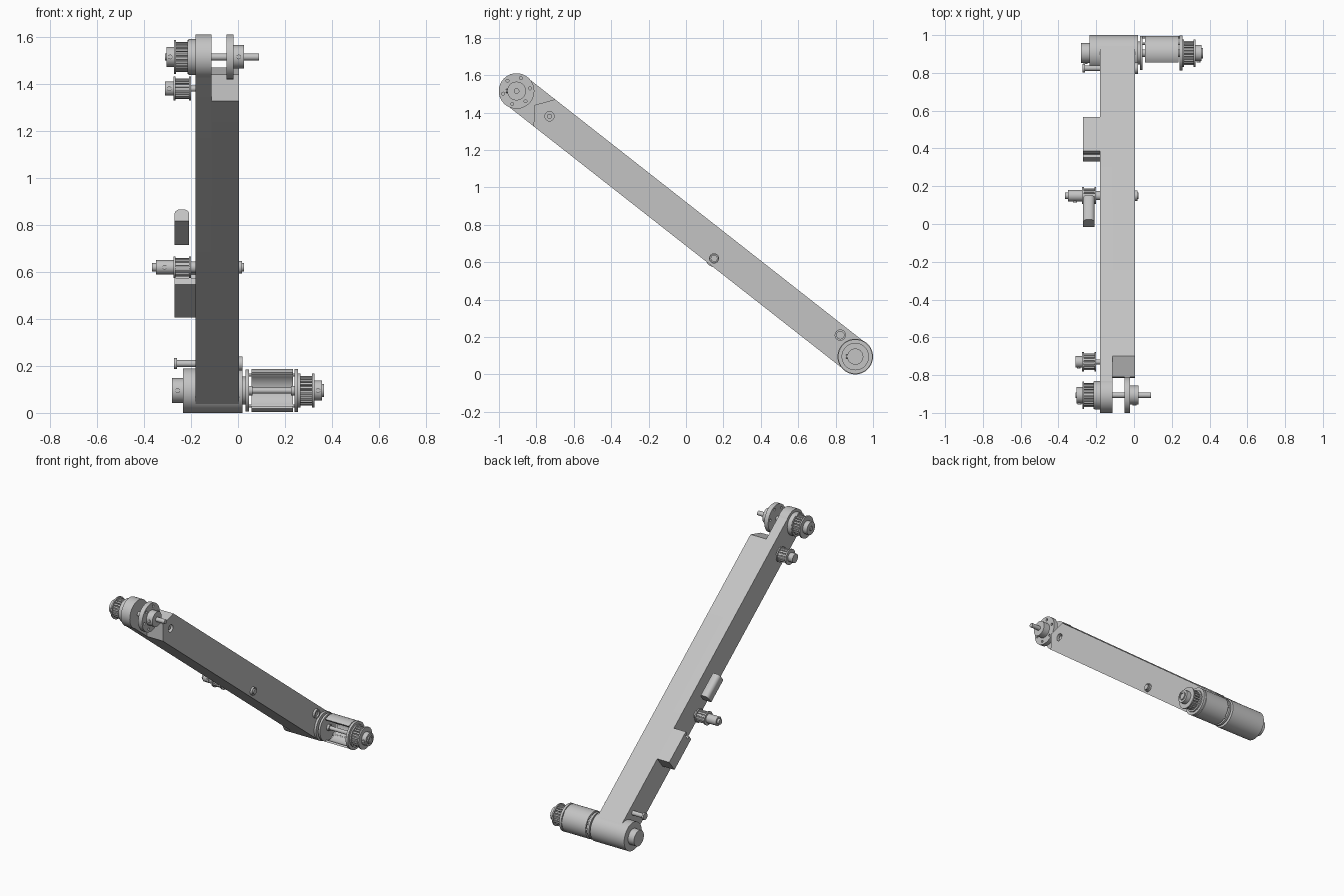
import bpy, bmesh, math
from mathutils import Matrix, Vector

if "Cube" in bpy.data.objects:
    bpy.data.objects.remove(bpy.data.objects["Cube"])

metal = bpy.data.materials.new("light_grey_metal")
metal.use_nodes = True
GREY = (0.55, 0.55, 0.55, 1)
metal.diffuse_color = GREY
metal.node_tree.nodes["Principled BSDF"].inputs["Base Color"].default_value = GREY

# Joint centres in the (y, z) plane, and the arm's own directions
TOP = Vector((-0.906, 1.515))
BASE = Vector((0.905, 0.095))
IDLER = Vector((-0.73, 1.38))
MID = Vector((0.15, 0.62))
PIN = Vector((0.825, 0.21))
ALONG = (BASE - TOP).normalized()
ACROSS = Vector((-ALONG.y, ALONG.x))
HALF = 0.092


def finish(name, bm):
    bmesh.ops.recalc_face_normals(bm, faces=bm.faces)
    mesh = bpy.data.meshes.new(name)
    bm.to_mesh(mesh)
    bm.free()
    mesh.materials.append(metal)
    for p in mesh.polygons:
        p.use_smooth = True
    mesh.set_sharp_from_angle(angle=math.radians(30))
    obj = bpy.data.objects.new(name, mesh)
    bpy.context.collection.objects.link(obj)
    return obj


def prism(name, outline, x0, x1):
    """Extrude a (y, z) outline from x0 to x1."""
    bm = bmesh.new()
    face = bm.faces.new([bm.verts.new((x0, p[0], p[1])) for p in outline])
    new = bmesh.ops.extrude_face_region(bm, geom=[face])["geom"]
    verts = [v for v in new if isinstance(v, bmesh.types.BMVert)]
    bmesh.ops.translate(bm, vec=(x1 - x0, 0, 0), verts=verts)
    return finish(name, bm)


def arc(c, r, a0, a1, n=24):
    return [c + Vector((math.cos(a), math.sin(a))) * r
            for a in (a0 + (a1 - a0) * i / n for i in range(n + 1))]


def disc(name, c, r, x0, x1, n=40):
    return prism(name, arc(c, r, 0, math.tau, n)[:-1], x0, x1)


def tube(name, c, r, bore, x0, x1, depth):
    """Disc with a blind bore in its x1 side."""
    return cut(disc(name, c, r, x0, x1), [(c, bore)], x1 - depth, x1 + 0.01)


def cut(obj, holes, x0, x1):
    """Drill round holes along x and bake the result."""
    for c, r in holes:
        cutter = disc("hole_cutter", c, r, x0, x1, 24)
        cutter.hide_render = True
        mod = obj.modifiers.new("hole", 'BOOLEAN')
        mod.object = cutter
        mod.solver = 'EXACT'
        dg = bpy.context.evaluated_depsgraph_get()
        baked = bpy.data.meshes.new_from_object(obj.evaluated_get(dg))
        obj.modifiers.clear()
        obj.data = baked
        bpy.data.objects.remove(cutter)
    obj.data.set_sharp_from_angle(angle=math.radians(30))
    return obj


def screw(name, c, r, x):
    """Small grub screw on the front of a hub."""
    bm = bmesh.new()
    m = Matrix.Translation((x, c.x - r, c.y)) @ Matrix.Rotation(math.pi / 2, 4, 'X')
    bmesh.ops.create_cone(bm, cap_ends=True, segments=16, radius1=0.01,
                          radius2=0.01, depth=0.012, matrix=m)
    return finish(name, bm)


def pulley(name, c, r, hub, x0, x1, hub_end, teeth):
    """Toothed belt pulley with two flanges and a hub reaching hub_end."""
    rim = 0.009
    outline = []
    for i in range(teeth):
        for f, k in ((0, 1), (0.55, 1), (0.65, 0.86), (0.9, 0.86)):
            a = math.tau * (i + f) / teeth
            outline.append(c + Vector((math.cos(a), math.sin(a))) * r * k)
    prism(name + "_teeth", outline, x0, x1)
    disc(name + "_inner_flange", c, r * 1.16, x0, x0 + rim)
    disc(name + "_outer_flange", c, r * 1.16, x1 - rim, x1)
    edge = x1 if hub_end > x1 else x0
    disc(name + "_hub", c, hub, *sorted((edge, hub_end)))
    screw(name + "_screw", c, hub, (edge + hub_end) / 2)


# Arm: thin full-length side plate plus the thick body stopping short of the top
lean = math.atan2(ACROSS.y, ACROSS.x)
base_round = arc(BASE, HALF, lean, lean - math.pi)
top_round = arc(TOP, HALF, lean + math.pi, lean)
prism("arm_side_plate", base_round + top_round, -0.18, -0.113)
low = TOP - ACROSS * HALF
high = TOP + ACROSS * HALF
notch = [low + ALONG * (-0.815 - low.x) / ALONG.x, Vector((-0.81, 1.44)),
         high + ALONG * (-0.70 - high.x) / ALONG.x]
body = prism("arm_body", base_round + notch, -0.113, 0.005)
cut(body, [(IDLER, 0.025)], -0.03, 0.02)
disc("top_plate_boss", TOP, 0.095, -0.18, -0.113)

# Top joint: shaft, drilled output flange with hub, and drive pulley
disc("top_shaft", TOP, 0.015, -0.31, 0.09, 24)
flange = disc("output_flange", TOP, 0.095, -0.05, -0.02, 48)
cut(flange, [(p, 0.008) for p in arc(TOP, 0.073, 0.2, 0.2 + math.tau, 6)[:-1]],
    -0.06, 0.0)
disc("output_hub", TOP, 0.05, -0.02, 0.025)
screw("output_hub_screw", TOP, 0.05, 0.003)
disc("top_bearing_cap", TOP, 0.076, -0.21, -0.18)
pulley("top_pulley", TOP, 0.063, 0.043, -0.273, -0.205, -0.305, 22)

# Idler and middle pulleys on the outer side
disc("idler_shaft", IDLER, 0.013, -0.2, -0.005, 24)
pulley("idler_pulley", IDLER, 0.044, 0.03, -0.275, -0.2, -0.31, 16)
disc("middle_shaft", MID, 0.018, -0.365, 0.025, 24)
pulley("middle_pulley", MID, 0.039, 0.03, -0.275, -0.2, -0.35, 14)
disc("middle_spacer", MID, 0.024, -0.2, -0.18, 24)
tube("middle_bearing", MID, 0.027, 0.021, 0.0, 0.018, 0.01)

# Tension pin near the base
disc("tension_pin", PIN, 0.015, -0.265, 0.012, 24)
disc("tension_pin_head", PIN, 0.023, -0.272, -0.26, 24)
tube("tension_pin_washer", PIN, 0.03, 0.02, 0.0, 0.02, 0.012)


def on_arm(y, n, s):
    """Point s along and n across from where the arm centre line crosses y."""
    return TOP + ALONG * ((y - TOP.x) / ALONG.x + s) + ACROSS * n


# Belt guide with a lip, flush with the arm's upper face
prism("belt_guide", [on_arm(0.33, n, s) for n, s in
                     ((0, 0), (0, 0.227), (HALF, 0.227), (HALF, 0), (0.07, 0),
                      (0.07, 0.02), (0.035, 0.02), (0.035, 0))], -0.27, -0.18)

# Loose slider block with rounded long edges
slider = prism("slider_block", [on_arm(-0.015, n, s) for n, s in
                                ((0, 0), (0, 0.165), (0.063, 0.165), (0.063, 0))],
               -0.27, -0.208)
bm = bmesh.new()
bm.from_mesh(slider.data)
upper = []
for e in bm.edges:
    a, b = (v.co for v in e.verts)
    mid = Vector(((a.y + b.y) / 2, (a.z + b.z) / 2)) - TOP
    if abs(a.x - b.x) < 1e-4 and mid.dot(ACROSS) > 0.05:
        if abs((b - a).length - 0.165) < 0.01:
            upper.append(e)
bmesh.ops.bevel(bm, geom=upper, offset=0.024, segments=5, profile=0.5,
                affect='EDGES')
bm.to_mesh(slider.data)
bm.free()
slider.data.set_sharp_from_angle(angle=math.radians(30))

# Base joint: drum through the arm, end hub and stacked rings
disc("base_drum", BASE, 0.095, -0.235, 0.02, 56)
disc("base_end_hub", BASE, 0.053, -0.28, -0.235)
screw("base_end_hub_screw", BASE, 0.053, -0.257)
disc("base_spacer", BASE, 0.06, 0.02, 0.035)
disc("motor_inner_plate", BASE, 0.09, 0.032, 0.046, 48)

# Motor cradle: open shell facing forward with the axle inside
opening = math.radians(123)
shell = arc(BASE, 0.091, -opening, opening, 40) + arc(BASE, 0.078, opening, -opening, 40)
prism("motor_shell", shell, 0.058, 0.235)
disc("motor_axle", BASE, 0.013, 0.04, 0.36, 24)
for x in (0.046, 0.226):
    disc("axle_collar", BASE, 0.02, x, x + 0.016, 24)
for y_off, z_off in ((0.05, 0.066), (0.05, -0.066), (0.083, 0)):
    disc("shell_rod", BASE + Vector((y_off, z_off)), 0.007, 0.046, 0.242, 12)
disc("motor_outer_plate", BASE, 0.092, 0.24, 0.256, 48)
pulley("motor_pulley", BASE, 0.063, 0.043, 0.256, 0.325, 0.357, 22)
tube("motor_pulley_cap", BASE, 0.028, 0.018, 0.355, 0.365, 0.005)
